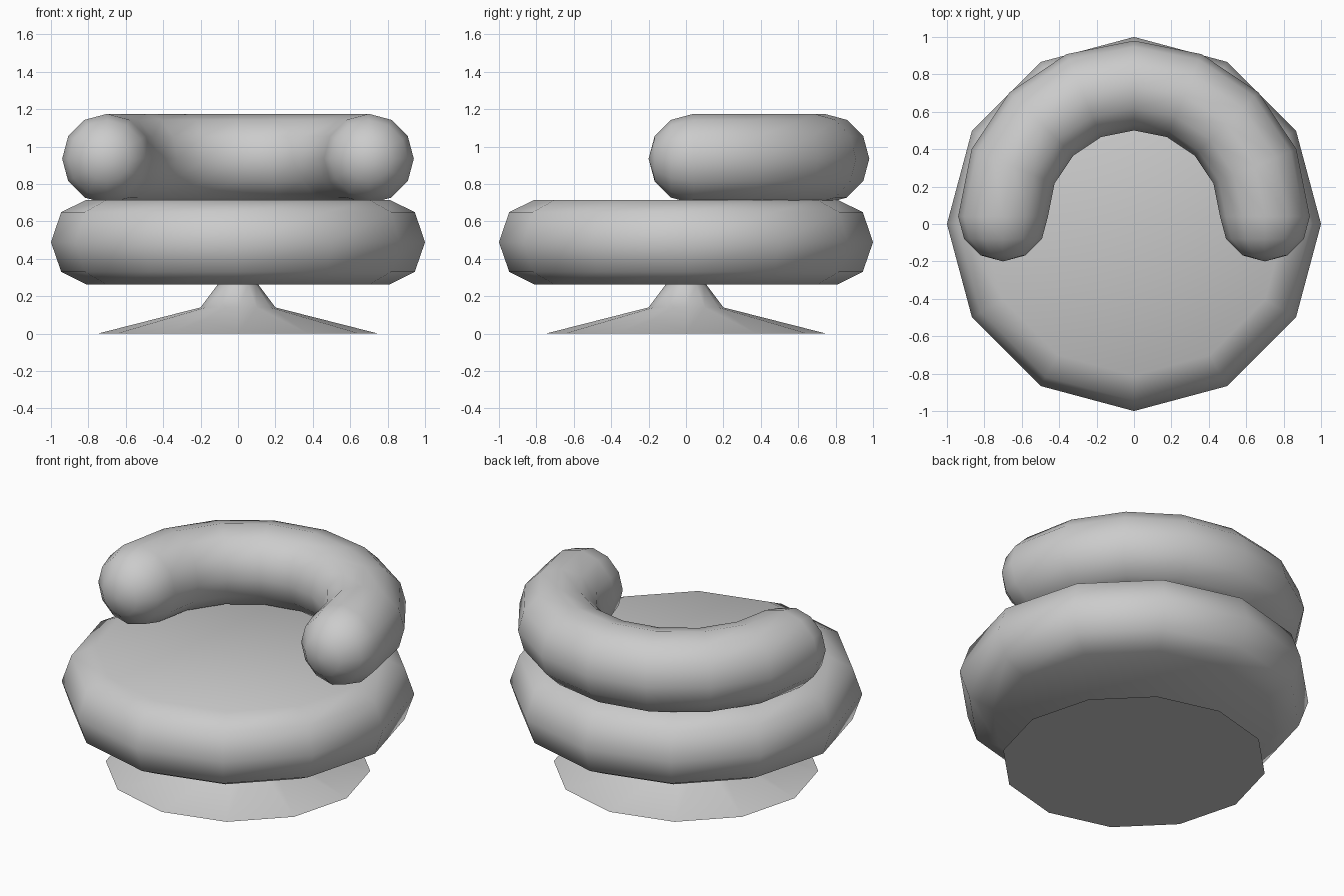
import bpy, bmesh
from math import sin, cos, pi, radians
from mathutils import Vector

if "Cube" in bpy.data.objects:
    bpy.data.objects.remove(bpy.data.objects["Cube"])

SIDES = 12


def loft(name, rings, caps=True):
    """Skin a list of closed rings; a one-point ring is a pole."""
    bm = bmesh.new()
    loops = [[bm.verts.new(p) for p in ring] for ring in rings]
    for a, b in zip(loops, loops[1:]):
        for i in range(SIDES):
            j = (i + 1) % SIDES
            if len(a) == 1:
                bm.faces.new((a[0], b[j], b[i]))
            elif len(b) == 1:
                bm.faces.new((a[i], a[j], b[0]))
            else:
                bm.faces.new((a[i], a[j], b[j], b[i]))
    if caps:
        bm.faces.new(loops[0])
        bm.faces.new(loops[-1])
    bmesh.ops.recalc_face_normals(bm, faces=bm.faces)
    mesh = bpy.data.meshes.new(name)
    bm.to_mesh(mesh)
    bm.free()
    obj = bpy.data.objects.new(name, mesh)
    bpy.context.collection.objects.link(obj)
    bpy.ops.object.select_all(action='DESELECT')
    obj.select_set(True)
    bpy.context.view_layer.objects.active = obj
    bpy.ops.object.shade_smooth_by_angle(angle=radians(70))
    return obj


def circle(center, u, v, r):
    return [center + r * (cos(2 * pi * i / SIDES) * u + sin(2 * pi * i / SIDES) * v)
            for i in range(SIDES)]


def lathe(name, profile):
    x, y = Vector((1, 0, 0)), Vector((0, 1, 0))
    return loft(name, [circle(Vector((0, 0, z)), x, y, r) for r, z in profile])


# Flared pedestal foot
lathe("base", [(0.75, 0), (0.2, 0.14), (0.11, 0.26), (0.1, 0.32)])

# Round cushion
lathe("seat", [(0.81, 0.262), (0.945, 0.33), (1.0, 0.489), (0.945, 0.65), (0.81, 0.715)])

# Half-ring backrest tube with rounded ends
R, r, y0, z0 = 0.70, 0.24, 0.04, 0.935
up = Vector((0, 0, 1))
start, end = Vector((R, y0, z0)), Vector((-R, y0, z0))
x_axis, back = Vector((1, 0, 0)), Vector((0, 1, 0))
rings = [[start - back * r]]
for a in (60, 30):
    t = radians(a)
    rings.append(circle(start - back * r * sin(t), x_axis, up, r * cos(t)))
for k in range(9):
    t = pi * k / 8
    out = Vector((cos(t), sin(t), 0))
    rings.append(circle(Vector((0, y0, z0)) + out * R, out, up, r))
for a in (30, 60):
    t = radians(a)
    rings.append(circle(end - back * r * sin(t), -x_axis, up, r * cos(t)))
rings.append([end - back * r])
loft("backrest", rings, caps=False)
